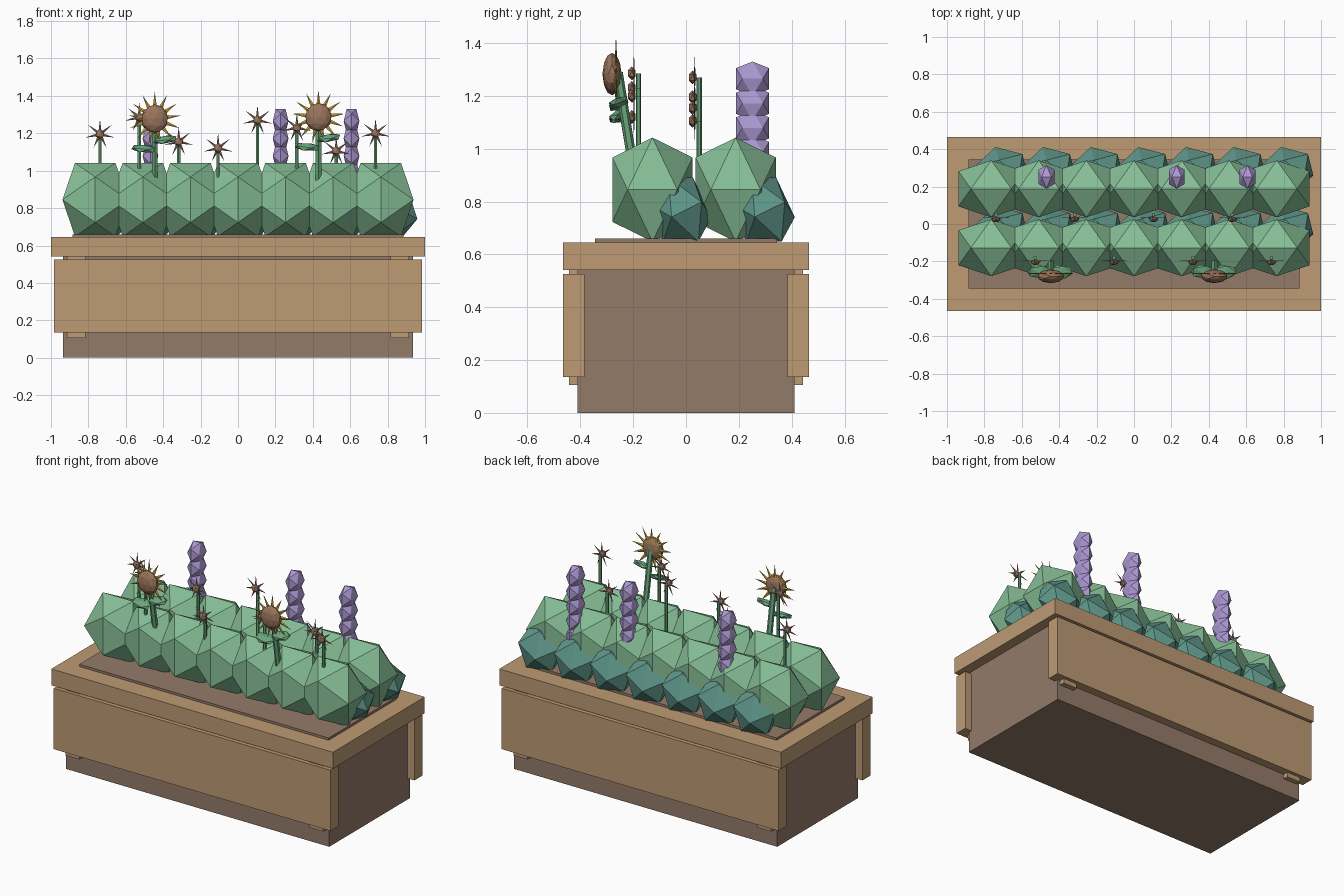
import bpy, bmesh, math
from mathutils import Matrix, Vector, Euler

if "Cube" in bpy.data.objects:
    bpy.data.objects.remove(bpy.data.objects["Cube"])


def mat(name, r, g, b):
    m = bpy.data.materials.new(name)
    lin = [((c / 255 + 0.055) / 1.055) ** 2.4 for c in (r, g, b)]
    m.diffuse_color = (*lin, 1)
    m.use_nodes = True
    m.node_tree.nodes["Principled BSDF"].inputs["Base Color"].default_value = m.diffuse_color
    return m


WOOD = mat("light wood", 189, 155, 116)
BROWN = mat("brown", 148, 123, 105)
GREEN = mat("bush green", 134, 190, 150)
TEAL = mat("dark teal green", 96, 152, 139)
STEM = mat("stem green", 106, 166, 124)
PURPLE = mat("lavender purple", 174, 154, 212)
GOLD = mat("petal gold", 214, 178, 66)
ROSE = mat("petal dusty rose", 160, 125, 125)
SEED = mat("seed brown", 154, 117, 92)


def finish(bm, name, material):
    bmesh.ops.recalc_face_normals(bm, faces=bm.faces)
    me = bpy.data.meshes.new(name)
    bm.to_mesh(me)
    bm.free()
    me.materials.append(material)
    ob = bpy.data.objects.new(name, me)
    bpy.context.collection.objects.link(ob)
    return ob


def box(name, lo, hi, material):
    bm = bmesh.new()
    lo, hi = Vector(lo), Vector(hi)
    bmesh.ops.create_cube(bm, size=1, matrix=Matrix.Translation((lo + hi) / 2) @ Matrix.Diagonal((*(hi - lo), 1)))
    return finish(bm, name, material)


def add_icosahedron(bm, loc, half, rot=(0, 0, 0)):
    """Edge-aligned icosahedron with the given half extents, top edge along x."""
    t = (math.sqrt(5) - 1) / 2
    pts = []
    for a in (-1, 1):
        for b in (-1, 1):
            pts += [(a * t, 0, b), (0, a, b * t), (a, b * t, 0)]
    m = Matrix.LocRotScale(Vector(loc), Euler(rot), Vector(half))
    verts = [bm.verts.new(m @ Vector(p)) for p in pts]
    bmesh.ops.convex_hull(bm, input=verts)


def add_ball(bm, loc, half, subdiv, rot=(0, 0, 0)):
    m = Matrix.LocRotScale(Vector(loc), Euler(rot), Vector(half))
    bmesh.ops.create_icosphere(bm, subdivisions=subdiv, radius=1, matrix=m)


def add_rod(bm, a, b, radius, sides=6):
    a, b = Vector(a), Vector(b)
    q = (b - a).to_track_quat('Z', 'Y').to_matrix().to_4x4()
    bmesh.ops.create_cone(bm, cap_ends=True, segments=sides, radius1=radius, radius2=radius,
                          depth=(b - a).length, matrix=Matrix.Translation((a + b) / 2) @ q)


def add_rays(bm, loc, count, r0, r1, width):
    """Thin pointed petals fanned out in the xz plane."""
    for i in range(count):
        m = (Matrix.Translation(loc) @ Matrix.Rotation(math.tau * i / count, 4, 'Y')
             @ Matrix.Translation((0, 0, (r0 + r1) / 2)) @ Matrix.Diagonal((1, 0.35, 1, 1)))
        bmesh.ops.create_cone(bm, cap_ends=True, segments=4, radius1=width, radius2=0,
                              depth=r1 - r0, matrix=m)


# Planter box, rim and soil
box("planter_body", (-0.935, -0.41, 0), (0.935, 0.41, 0.55), BROWN)
box("rim", (-1, -0.465, 0.54), (1, 0.465, 0.645), WOOD)
box("soil", (-0.885, -0.345, 0.6), (0.885, 0.345, 0.66), BROWN)

# Front and back cladding with battens behind
for s, side in ((-1, "front"), (1, "back")):
    ys = sorted((s * 0.465, s * 0.385))
    box(side + "_panel", (-0.983, ys[0], 0.135), (0.983, ys[1], 0.525), WOOD)
    ys = sorted((s * 0.443, s * 0.40))
    for x in (-0.865, 0.865):
        box(side + "_batten", (x - 0.05, ys[0], 0.105), (x + 0.05, ys[1], 0.545), WOOD)

# Two rows of bushes, each with a smaller dark bush behind
for row, y in (("front", -0.127), ("back", 0.188)):
    bm, dark = bmesh.new(), bmesh.new()
    for i in range(7):
        x = (i - 3) * 0.2545
        add_icosahedron(bm, (x, y, 0.845), (0.175, 0.152, 0.197))
        add_icosahedron(dark, (x + 0.055, y + 0.097, 0.77), (0.13, 0.105, 0.135), (0.45, 0, 0.25))
    finish(bm, row + "_bushes", GREEN)
    finish(dark, row + "_dark_bushes", TEAL)

# Lavender spires of stacked blossoms
for x in (-0.468, 0.228, 0.607):
    bm = bmesh.new()
    for k in range(5):
        add_icosahedron(bm, (x, 0.252, 1.265 - 0.093 * k), (0.042, 0.0625, 0.065))
    finish(bm, "lavender_spire", PURPLE)

# Large sunflowers
for x, z in ((-0.445, 1.278), (0.43, 1.287)):
    bm = bmesh.new()
    add_ball(bm, (x, -0.28, z), (0.072, 0.036, 0.076), 2)
    finish(bm, "sunflower_head", SEED)
    bm = bmesh.new()
    add_rays(bm, (x, -0.265, z), 13, 0.05, 0.143, 0.013)
    finish(bm, "sunflower_petals", GOLD)
    bm = bmesh.new()
    add_rod(bm, (x, -0.195, 0.9), (x, -0.257, z), 0.018)
    finish(bm, "sunflower_stem", STEM)
    bm = bmesh.new()
    add_ball(bm, (x - 0.06, -0.255, z - 0.16), (0.072, 0.042, 0.02), 1, (0.35, 0.08, 0))
    add_ball(bm, (x + 0.055, -0.255, z - 0.112), (0.07, 0.042, 0.02), 1, (0.35, -0.15, 0))
    finish(bm, "sunflower_leaves", STEM)

# Small flowers alternating between two lines
heights = (1.195, 1.285, 1.155, 1.12, 1.27, 1.23, 1.105, 1.2)
for i, z in enumerate(heights):
    x = -0.738 + 0.2105 * i
    y = -0.205 if i % 2 else 0.025
    bm = bmesh.new()
    add_ball(bm, (x, y, z), (0.026, 0.017, 0.026), 1)
    finish(bm, "small_flower_head", SEED)
    bm = bmesh.new()
    add_rays(bm, (x, y + 0.008, z), 7, 0.015, 0.08, 0.008)
    finish(bm, "small_flower_petals", ROSE)
    bm = bmesh.new()
    add_rod(bm, (x, y + 0.025, 0.75), (x, y + 0.025, z), 0.01)
    finish(bm, "small_flower_stem", STEM)
